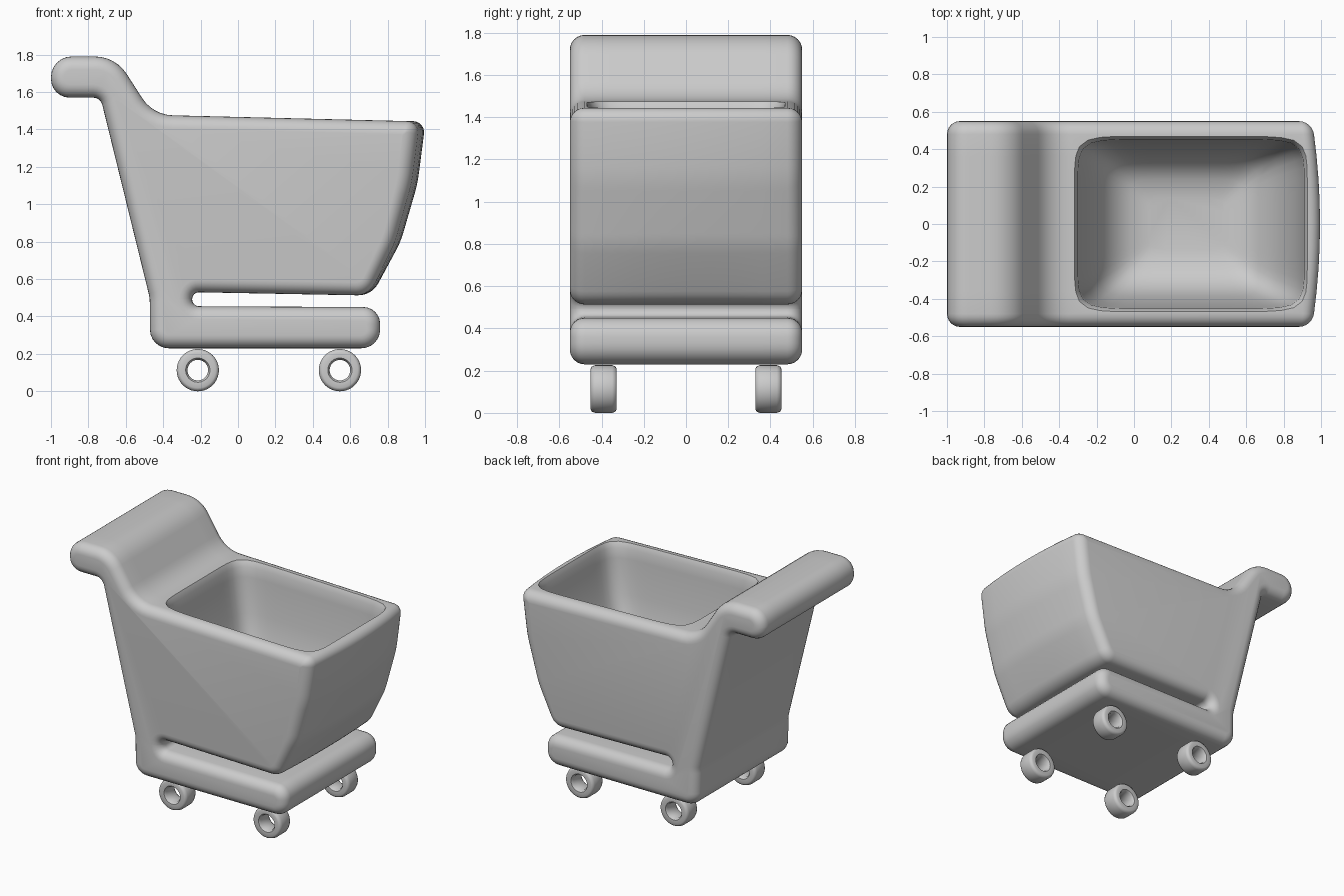
import bpy, bmesh, math
from mathutils import Vector

if "Cube" in bpy.data.objects:
    bpy.data.objects.remove(bpy.data.objects["Cube"])


def make_object(name, verts, faces):
    mesh = bpy.data.meshes.new(name)
    mesh.from_pydata(verts, [], faces)
    bm = bmesh.new()
    bm.from_mesh(mesh)
    bmesh.ops.recalc_face_normals(bm, faces=bm.faces)
    bm.to_mesh(mesh)
    bm.free()
    obj = bpy.data.objects.new(name, mesh)
    bpy.context.collection.objects.link(obj)
    return obj


def smooth(obj, angle=40):
    bpy.ops.object.select_all(action='DESELECT')
    obj.select_set(True)
    bpy.context.view_layer.objects.active = obj
    bpy.ops.object.shade_smooth_by_angle(angle=math.radians(angle))


def loft(name, rings, closed=False):
    """Skin equal-sized rings; cap the ends or join them into a loop."""
    n = len(rings[0])
    verts = [v for ring in rings for v in ring]
    count = len(rings)
    faces = []
    for k in range(count if closed else count - 1):
        a, b = k * n, ((k + 1) % count) * n
        faces += [(a + i, a + (i + 1) % n, b + (i + 1) % n, b + i) for i in range(n)]
    if not closed:
        faces += [tuple(range(n)), tuple(range((count - 1) * n, count * n))]
    return make_object(name, verts, faces)


# Side outline: x, z, corner radius (counter-clockwise)
OUTLINE = [
    (-0.47, 0.23, .10), (0.76, 0.23, .10), (0.76, 0.45, .09),
    (-0.245, 0.455, .036), (-0.245, 0.53, .036),
    (0.715, 0.512, .12), (0.87, 0.80, .5), (0.96, 1.11, .8), (1.003, 1.443, .06),
    (-0.455, 1.478, .2), (-0.655, 1.79, .2),
    (-1.0, 1.79, .11), (-1.0, 1.57, .10), (-0.735, 1.57, .05), (-0.472, 0.50, .2)]


def inset_outline(d, steps=7):
    """Outline moved inward by d, with every corner filleted."""
    pts = [Vector(p[:2]) for p in OUTLINE]
    n = len(pts)
    moved, turns = [], []
    for i, p in enumerate(pts):
        u = (p - pts[i - 1]).normalized()
        v = (pts[(i + 1) % n] - p).normalized()
        nu, nv = Vector((-u.y, u.x)), Vector((-v.y, v.x))
        moved.append(p + (nu + nv) * d / (1 + nu.dot(nv)))
        turns.append(u.x * v.y - u.y * v.x)
    out = []
    for i, p in enumerate(moved):
        a = (moved[i - 1] - p).normalized()
        b = (moved[(i + 1) % n] - p).normalized()
        r = OUTLINE[i][2]
        r = max(r - d, .006) if turns[i] > 0 else r + d
        half = a.angle(b) / 2
        centre = p + (a + b).normalized() * r / math.sin(half)
        s = p + a * r / math.tan(half) - centre
        e = p + b * r / math.tan(half) - centre
        sweep = s.angle(e)
        for k in range(steps):
            t = k / (steps - 1)
            q = (s * math.sin((1 - t) * sweep) + e * math.sin(t * sweep)) / math.sin(sweep)
            out.append(centre + q)
    return out


def bulge(x, y, z):
    """Bow the front panel of the basket slightly outwards."""
    w = min(max((x - 0.55) / 0.35, 0), 1) if z > 0.48 else 0
    return (x - 0.035 * w * (y / 0.5) ** 2, y, z)


# Body: handle, back, basket and deck in one rounded slab
HALF, R = 0.55, 0.07
stations = [(HALF - R + R * math.sin(a), R - R * math.cos(a))
            for a in [math.pi / 2 * k / 6 for k in range(6, -1, -1)]]
stations = [(-y, d) for y, d in stations] + [(-0.48 + 0.12 * k, 0) for k in range(1, 8)] \
    + stations[::-1]
body = loft("cart_body", [[bulge(p.x, y, p.y) for p in inset_outline(d)] for y, d in stations])

# Basket hollow: stacked rounded rectangles (z, back x, front x, half width)
LEVELS = [(.645, .08, .48, .14), (.665, -.02, .58, .24), (.72, -.11, .67, .32),
          (.85, -.19, .77, .385), (1.1, -.25, .865, .43), (1.35, -.295, .905, .448),
          (1.42, -.30, .91, .452), (1.455, -.315, .925, .466), (1.52, -.35, .955, .50)]


def hollow_ring(z, x0, x1, hy, n=80, e=9):
    ring = []
    for k in range(n):
        t = 2 * math.pi * (k + .5) / n
        c, s = math.cos(t), math.sin(t)
        r = (abs(c) ** e + abs(s) ** e) ** (-1 / e)
        x = (x0 + x1) / 2 + (x1 - x0) / 2 * r * c
        ring.append((x, hy * r * s, z - 0.022 * (x - 0.3)))
    return ring


cutter = loft("basket_hollow", [hollow_ring(*lv) for lv in LEVELS])
cutter.hide_render = True
mod = body.modifiers.new("hollow", 'BOOLEAN')
mod.operation, mod.object, mod.solver = 'DIFFERENCE', cutter, 'EXACT'
bpy.context.view_layer.objects.active = body
bpy.ops.object.modifier_apply(modifier=mod.name)
bpy.data.objects.remove(cutter)
smooth(body)

# Wheels: rounded ring section (radius, y) spun about the axle
SECTION = [(.055, -.045), (.065, -.06), (.095, -.062), (.107, -.056), (.113, -.04)]
SECTION += [(r, -y) for r, y in reversed(SECTION)]
for side, y in (("right", -.39), ("left", .39)):
    for end, x in (("rear", -.215), ("front", .545)):
        rings = []
        for k in range(40):
            t = 2 * math.pi * k / 40
            rings.append([(x + r * math.cos(t), y + w, .113 + r * math.sin(t))
                          for r, w in SECTION])
        smooth(loft(f"wheel_{end}_{side}", rings, closed=True), 50)
